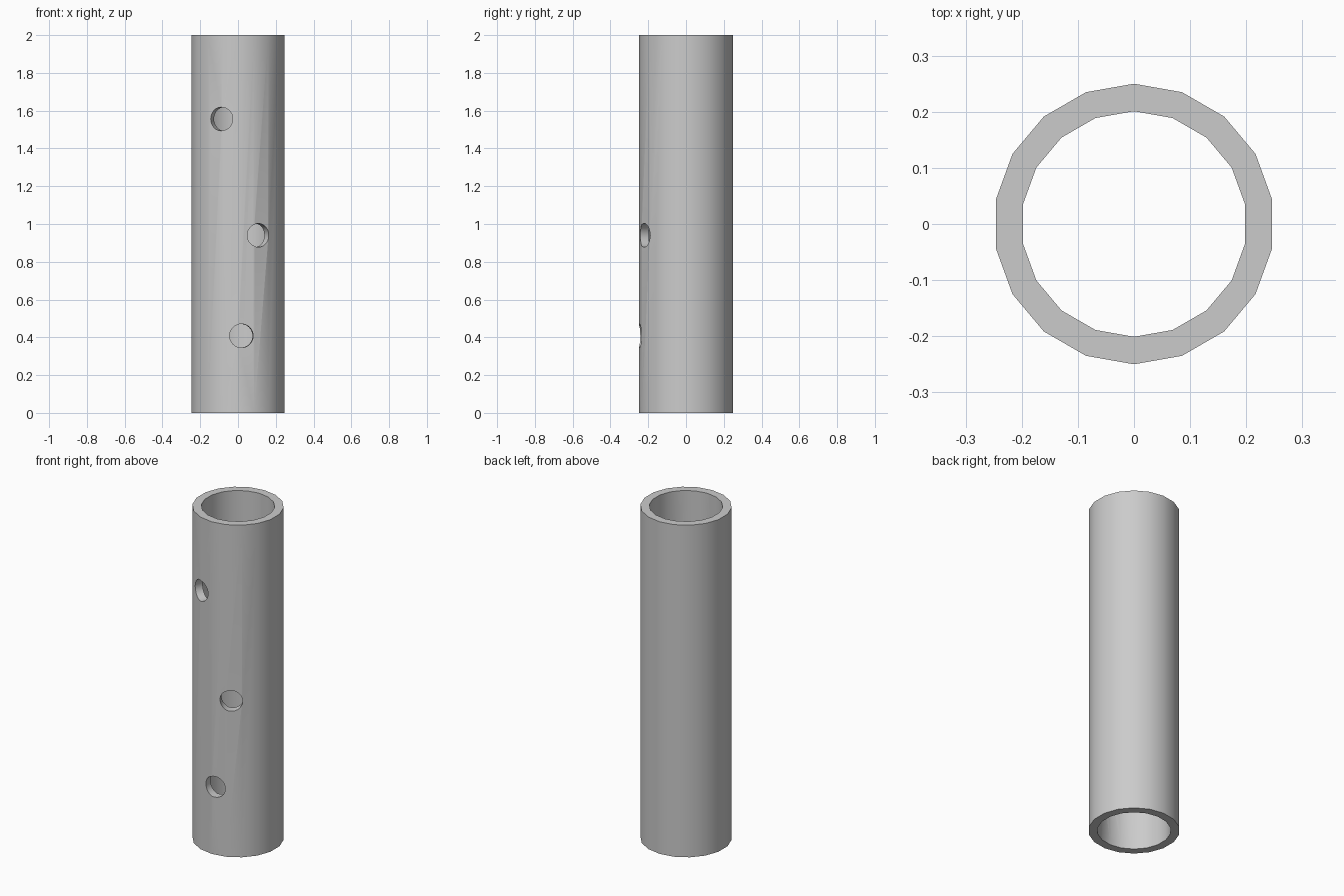
import bpy, bmesh
from math import sin, cos, tau, asin, radians
from mathutils import Matrix, Vector

if "Cube" in bpy.data.objects:
    bpy.data.objects.remove(bpy.data.objects["Cube"])

SIDES, R_OUT, R_IN, HEIGHT = 18, 0.25, 0.201, 2.0
HOLE_R = 0.0625
HOLES = [(-0.089, 1.556), (0.109, 0.94), (0.0185, 0.408)]  # x on the front, z


def new_object(name, bm):
    bmesh.ops.recalc_face_normals(bm, faces=bm.faces)
    mesh = bpy.data.meshes.new(name)
    bm.to_mesh(mesh)
    bm.free()
    obj = bpy.data.objects.new(name, mesh)
    bpy.context.collection.objects.link(obj)
    return obj


# hollow pipe: four rings joined into a closed wall
bm = bmesh.new()
rings = []
for r, z in [(R_OUT, 0), (R_OUT, HEIGHT), (R_IN, HEIGHT), (R_IN, 0)]:
    rings.append([bm.verts.new((r * sin(tau * i / SIDES), r * cos(tau * i / SIDES), z))
                  for i in range(SIDES)])
for k in range(4):
    a, b = rings[k], rings[(k + 1) % 4]
    for i in range(SIDES):
        j = (i + 1) % SIDES
        bm.faces.new((a[i], a[j], b[j], b[i]))
pipe = new_object("pipe", bm)

# radial cutters for the three finger holes in the front wall
bm = bmesh.new()
for x, z in HOLES:
    ang = asin(x / 0.247)
    out = Vector((sin(ang), -cos(ang), 0))
    place = Matrix.Translation(out * 0.23 + Vector((0, 0, z)))
    turn = out.to_track_quat('Z', 'Y').to_matrix().to_4x4()
    bmesh.ops.create_cone(bm, cap_ends=True, segments=32, radius1=HOLE_R,
                          radius2=HOLE_R, depth=0.2, matrix=place @ turn)
cutter = new_object("hole_cutter", bm)
cutter.hide_render = True

# cut the holes, then smooth the walls
bpy.context.view_layer.objects.active = pipe
pipe.select_set(True)
mod = pipe.modifiers.new("holes", 'BOOLEAN')
mod.operation, mod.solver, mod.object = 'DIFFERENCE', 'EXACT', cutter
bpy.ops.object.modifier_apply(modifier=mod.name)
bpy.data.objects.remove(cutter)
bpy.ops.object.shade_smooth_by_angle(angle=radians(30))
